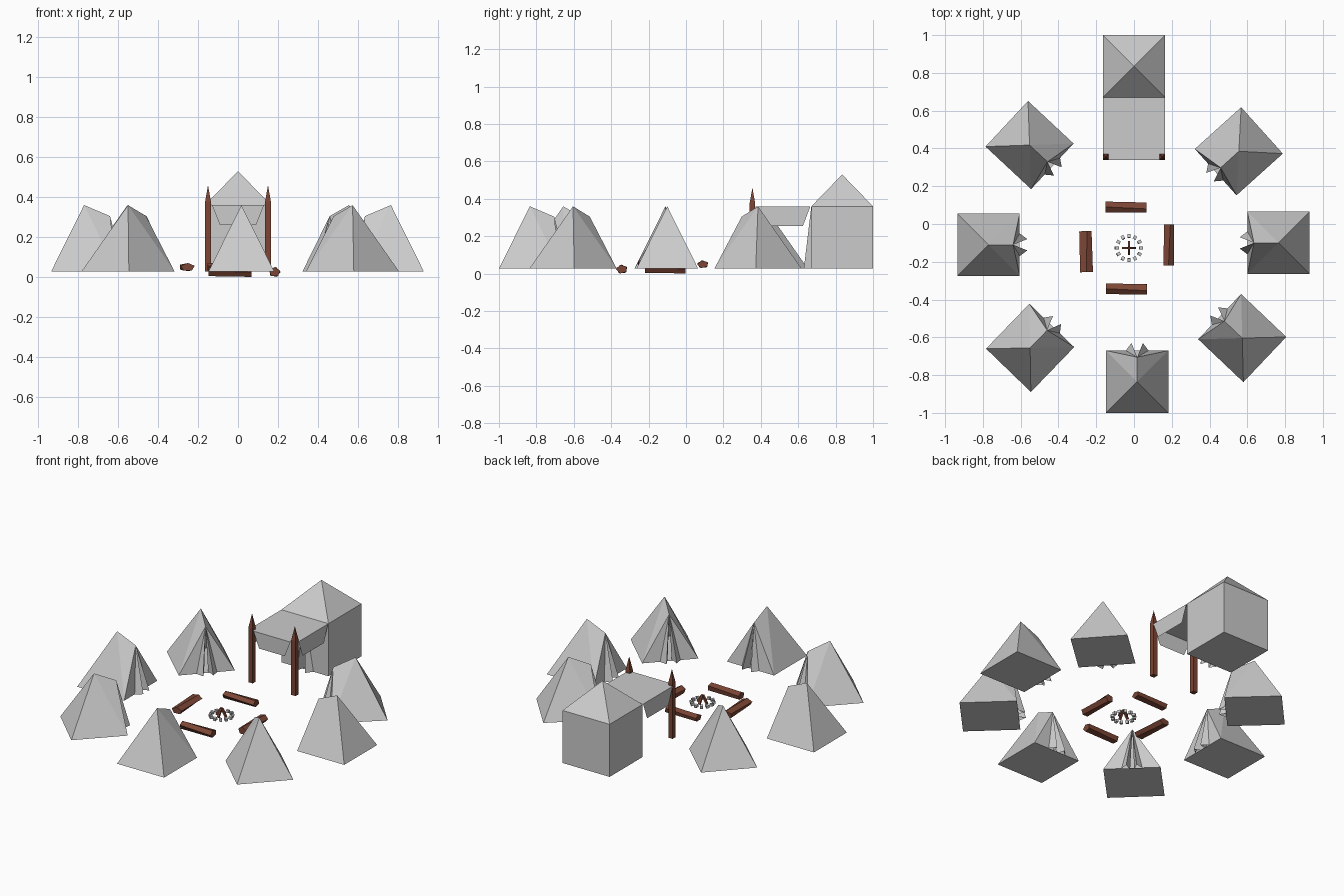
import bpy, bmesh, math, random
from mathutils import Vector, Matrix

if "Cube" in bpy.data.objects:
    bpy.data.objects.remove(bpy.data.objects["Cube"])

random.seed(4)
BASE, TOP, H = 0.027, 0.36, 0.165      # canvas floor, eave height, half width

wood = bpy.data.materials.new("wood")
wood.diffuse_color = (0.2, 0.06, 0.035, 1)
wood.use_nodes = True
wood.node_tree.nodes["Principled BSDF"].inputs["Base Color"].default_value = wood.diffuse_color


def make(name, verts, faces, loc=(0, 0, 0), rot=0, mat=None):
    me = bpy.data.meshes.new(name)
    me.from_pydata([tuple(v) for v in verts], [], faces)
    bm = bmesh.new()
    bm.from_mesh(me)
    bmesh.ops.recalc_face_normals(bm, faces=bm.faces)
    bm.to_mesh(me)
    bm.free()
    ob = bpy.data.objects.new(name, me)
    ob.location = loc
    ob.rotation_euler = (0, 0, math.radians(rot))
    if mat:
        me.materials.append(mat)
    bpy.context.collection.objects.link(ob)
    return ob


def door_points(z):
    # folded flap feet: foot, outward tip, inner edge (right side, then left)
    return [(s * x, y, z) for s in (1, -1)
            for x, y in ((0.06, H), (0.03, 0.205), (0.012, 0.145))]


def tent(name, x, y, rot):
    # pyramid whose front panels are pulled out to a hood over parted flaps
    v = [(-H, -H, BASE), (H, -H, BASE), (H, H, BASE), (-H, H, BASE),
         (0, 0, TOP), (0, 0.13, 0.305)] + door_points(BASE)
    f = [(0, 1, 2, 3), (0, 1, 4), (1, 2, 4), (3, 0, 4)]
    for corner, a in ((2, 6), (3, 9)):
        f += [(corner, 5, 4), (corner, a, 5), (a, a + 1, 5), (a + 1, a + 2, 5)]
    make(name, v, f, (x, y, 0), rot)


for name, x, y, rot in (
        ("tent_south", 0.017, -0.835, 0), ("tent_west", -0.77, -0.11, -90),
        ("tent_east", 0.765, -0.10, 90), ("tent_northwest", -0.553, 0.418, -133),
        ("tent_northeast", 0.555, 0.385, 132), ("tent_southwest", -0.55, -0.656, -44),
        ("tent_southeast", 0.573, -0.604, 46.5)):
    tent(name, x, y, rot)

# large square tent with pyramid roof and parted door flaps (facing the fire)
v = [(x, y, z) for z in (BASE, TOP) for x, y in ((-H, -H), (H, -H), (H, H), (-H, H))]
v += [(0, 0, 0.53), (0, H, TOP)] + door_points(BASE)
f = [(0, 1, 2, 3), (0, 1, 5, 4), (1, 2, 6, 5), (3, 0, 4, 7),
     (4, 5, 8), (5, 6, 8), (6, 9, 7, 8), (7, 4, 8)]
for low, high, a in ((2, 6, 10), (3, 7, 13)):
    f += [(low, high, 9, a), (a, a + 1, 9), (a + 1, a + 2, 9)]
make("main_tent", v, f, (0, 0.835, 0), 180)

# awning sheet with hanging trapezoid valances
Y0, Y1, Z0 = 0.34, 0.67, 0.26
make("awning", [(-H, Y0, TOP), (H, Y0, TOP), (H, Y1, TOP), (-H, Y1, TOP)], [(0, 1, 2, 3)])
make("front_valance", [(-0.13, Y0, TOP), (0.13, Y0, TOP), (0.09, Y0, Z0), (-0.09, Y0, Z0)],
     [(0, 1, 2, 3)])
for side, s in (("left", -1), ("right", 1)):
    make(side + "_valance", [(s * H, 0.37, TOP), (s * H, 0.665, TOP),
                             (s * H, 0.625, Z0 - 0.005), (s * H, 0.41, Z0 - 0.005)], [(0, 1, 2, 3)])
    # sharpened awning pole
    r = 0.015
    ring = [(-r, -r), (r, -r), (r, r), (-r, r)]
    v = [(x, y, z) for z in (BASE, 0.375) for x, y in ring] + [(0, 0, 0.46)]
    f = [(3, 2, 1, 0)] + [(i, (i + 1) % 4, 4 + (i + 1) % 4, 4 + i) for i in range(4)]
    f += [(4 + i, 4 + (i + 1) % 4, 8) for i in range(4)]
    make(side + "_pole", v, f, (s * 0.15, 0.355, 0), 0, wood)


def log(name, x, y, z, rot, w, h, length=0.217):
    # rough five-sided log along local x, slightly twisted
    v = []
    for end, twist in ((-1, 0.0), (1, 0.35)):
        for i in range(5):
            a = 2 * math.pi * i / 5 + 0.3 + twist
            v.append((end * length / 2, math.cos(a) * w / 2, math.sin(a) * h / 2))
    f = [(0, 1, 2, 3, 4), (9, 8, 7, 6, 5)]
    f += [(i, (i + 1) % 5, 5 + (i + 1) % 5, 5 + i) for i in range(5)]
    make(name, v, f, (x, y, z), rot, wood)


log("log_seat_north", -0.043, 0.09, 0.05, 0, 0.06, 0.042)
log("log_seat_south", -0.04, -0.343, 0.024, 0, 0.06, 0.048)
log("log_seat_west", -0.256, -0.146, 0.05, 92.5, 0.072, 0.042)
log("log_seat_east", 0.183, -0.11, 0.025, 90, 0.058, 0.05)


def block(name, centre, axis, size, length, mat=None):
    # small box with its length along the given axis
    q = Vector(axis).to_track_quat('Z', 'Y')
    v = [Vector(centre) + q @ Vector((x * size / 2, y * size / 2, z * length / 2))
         for z in (-1, 1) for x, y in ((-1, -1), (1, -1), (1, 1), (-1, 1))]
    f = [(3, 2, 1, 0), (4, 5, 6, 7)]
    f += [(i, (i + 1) % 4, 4 + (i + 1) % 4, 4 + i) for i in range(4)]
    make(name, v, f, (-0.027, -0.127, 0), 0, mat)


# campfire: ring of stones and leaning sticks
for i in range(12):
    a = 2 * math.pi * i / 12
    block("fire_stone", (0.064 * math.cos(a), 0.064 * math.sin(a), 0.034),
          (math.cos(a), math.sin(a), random.uniform(-0.3, 0.3)), 0.017, 0.019)
for i in range(4):
    a = math.pi / 2 * i
    c, s = math.cos(a), math.sin(a)
    block("fire_stick", (0.018 * c, 0.018 * s, 0.053), (-0.028 * c, -0.028 * s, 0.045),
          0.012, 0.055, wood)
